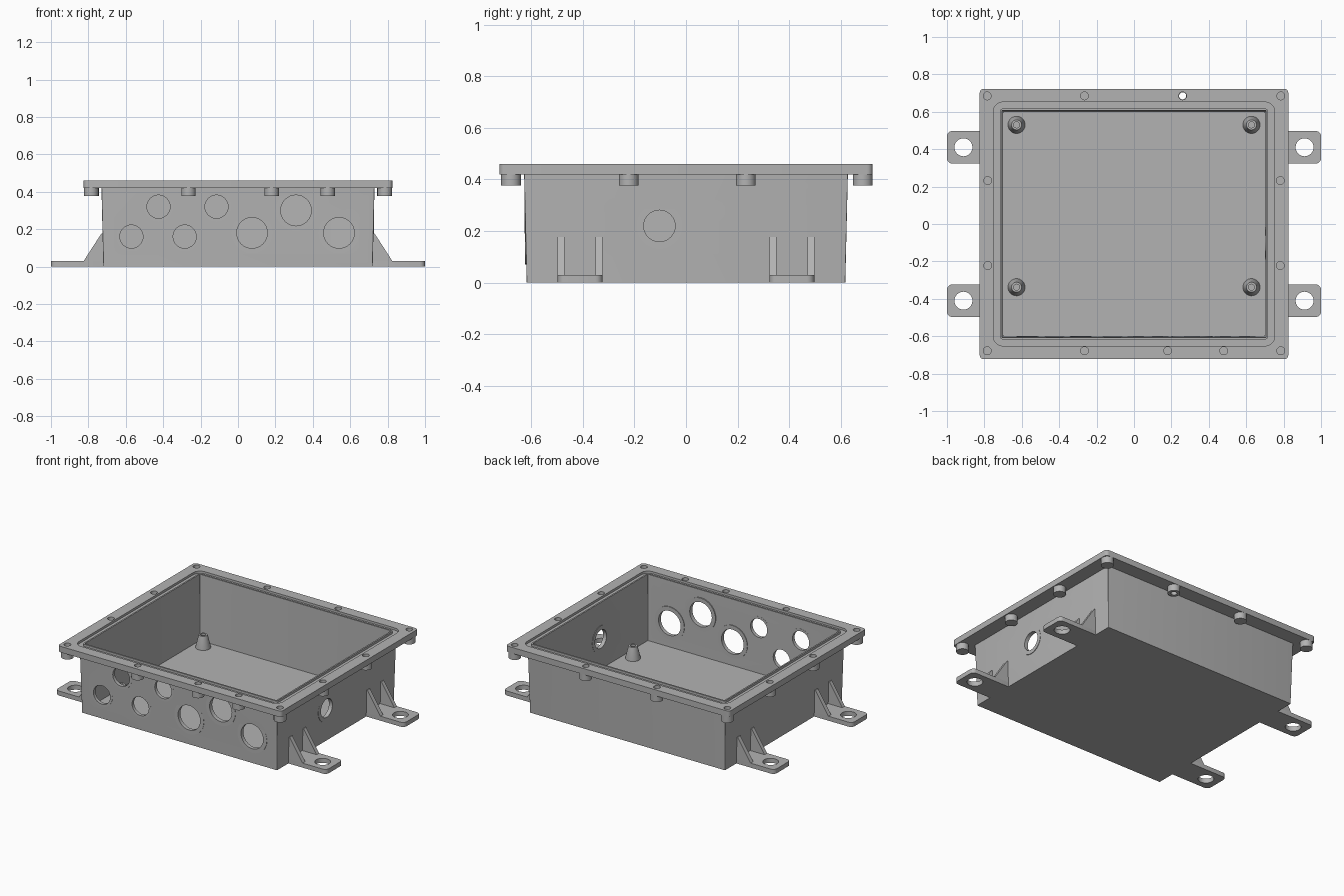
import bpy, bmesh
from math import pi, sin, cos
from mathutils import Matrix, Vector

if "Cube" in bpy.data.objects:
    bpy.data.objects.remove(bpy.data.objects["Cube"])

GREY = (0.45, 0.45, 0.45, 1)
mat = bpy.data.materials.new("cast_grey")
mat.use_nodes = True
mat.diffuse_color = GREY
mat.node_tree.nodes["Principled BSDF"].inputs["Base Color"].default_value = GREY


def circle(r, z, n=32):
    return [Vector((r * cos(2 * pi * i / n), r * sin(2 * pi * i / n), z)) for i in range(n)]


def rounded(hx, hy, r, z, r_left=None, seg=5):
    """Rounded rectangle loop; the -x corners may have their own radius."""
    pts = []
    for k, (sx, sy) in enumerate(((1, 1), (-1, 1), (-1, -1), (1, -1))):
        c = r_left if r_left and sx < 0 else r
        for i in range(seg + 1):
            a = (k + i / seg) * pi / 2
            pts.append(Vector((sx * (hx - c) + c * cos(a), sy * (hy - c) + c * sin(a), z)))
    return pts


def loft(bm, loops, place=Matrix(), ring=False):
    """Skin between loops, capped at both ends or closed into a ring."""
    rows = [[bm.verts.new(place @ p) for p in loop] for loop in loops]
    n = len(rows[0])
    pairs = list(zip(rows, rows[1:]))
    if ring:
        pairs.append((rows[-1], rows[0]))
    else:
        bm.faces.new(rows[0][::-1])
        bm.faces.new(rows[-1])
    for a, b in pairs:
        for i in range(n):
            j = (i + 1) % n
            bm.faces.new((a[i], a[j], b[j], b[i]))


def finish(name, bm):
    bmesh.ops.recalc_face_normals(bm, faces=bm.faces)
    me = bpy.data.meshes.new(name)
    bm.to_mesh(me)
    bm.free()
    me.materials.append(mat)
    ob = bpy.data.objects.new(name, me)
    bpy.context.collection.objects.link(ob)
    return ob


def part(name, loops, place=Matrix(), ring=False):
    bm = bmesh.new()
    loft(bm, loops, place, ring)
    return finish(name, bm)


def tube(name, r_in, r_out, z0, z1, place):
    return part(name, [circle(r_out, z0), circle(r_out, z1), circle(r_in, z1), circle(r_in, z0)],
                place, ring=True)


def cut(ob, bm):
    """Subtract the shapes in bm from the object."""
    cutter = finish("cutter", bm)
    cutter.hide_render = True
    mod = ob.modifiers.new("holes", "BOOLEAN")
    mod.operation, mod.solver, mod.object = "DIFFERENCE", "EXACT", cutter
    bpy.context.view_layer.objects.active = ob
    bpy.ops.object.modifier_apply(modifier=mod.name)
    bpy.data.objects.remove(cutter)


# Tray: drafted walls, flange, seal groove and cavity in one skin
TOP, FLANGE, FLOOR, GROOVE = 0.46, 0.42, 0.022, 0.445
tray = part("tray", [
    rounded(0.72, 0.617, 0.004, 0),
    rounded(0.73, 0.627, 0.004, FLANGE),
    rounded(0.825, 0.723, 0.022, FLANGE),
    rounded(0.825, 0.723, 0.022, TOP),
    rounded(0.752, 0.652, 0.05, TOP),
    rounded(0.752, 0.652, 0.05, GROOVE),
    rounded(0.717, 0.617, 0.015, GROOVE),
    rounded(0.717, 0.617, 0.015, TOP),
    rounded(0.707, 0.606, 0.004, TOP),
    rounded(0.700, 0.598, 0.004, FLOOR)])

# Cable ports: (x, z, radius) on the front, one more on the left wall
to_front = Matrix.Rotation(pi / 2, 4, "X")
to_side = Matrix.Rotation(pi / 2, 4, "Y")
small, large = 0.062, 0.082
ports = [(-0.57, 0.16, small), (-0.425, 0.32, small), (-0.285, 0.16, small), (-0.115, 0.32, small),
         (0.075, 0.18, large), (0.31, 0.30, large), (0.54, 0.18, large)]
places = [(Matrix.Translation((x, -0.61, z)) @ to_front, r, z) for x, z, r in ports]
places.append((Matrix.Translation((0.713, -0.103, 0.22)) @ to_side, 0.061, 0.22))

# Flange bolts
bolts = [(x, 0.685) for x in (-0.785, -0.265, 0.26, 0.785)]
bolts += [(x, -0.678) for x in (-0.785, -0.265, 0.18, 0.48, 0.785)]
bolts += [(sx * 0.782, y) for sx in (-1, 1) for y in (-0.222, 0.232)]
THROUGH = 2

holes = bmesh.new()
for place, r, z in places:
    loft(holes, [circle(r, -0.06), circle(r, 0.06)], place)
for x, y in bolts:
    loft(holes, [circle(0.021, 0.40), circle(0.021, 0.50)], Matrix.Translation((x, y, 0)))
cut(tray, holes)

# Shallow spot faces around the ports
for i, (place, r, z) in enumerate(places):
    skin = 0.007 + 0.01 * z / FLANGE
    if r > small or i == len(ports):
        tube(f"port_rim_{i + 1}", r, r + 0.027, -0.012, skin + 0.0015, place)
    else:
        tube(f"port_rim_{i + 1}", r, r + 0.016, -0.006, skin + 0.0008, place)

# Bolt bosses hang below the flange; one is drilled through
for i, (x, y) in enumerate(bolts):
    at = Matrix.Translation((x, y, 0))
    if i == THROUGH:
        tube(f"bolt_boss_{i + 1}", 0.019, 0.038, 0.377, FLANGE, at)
    else:
        part(f"bolt_boss_{i + 1}", [circle(0.038, 0.377), circle(0.038, FLANGE)], at)

# Tapered standoffs on the floor with a blind screw hole
for i, (x, y) in enumerate((sx * 0.628, y) for sx in (-1, 1) for y in (-0.338, 0.53)):
    part(f"standoff_{i + 1}", [circle(0.046, FLOOR - 0.005), circle(0.046, FLOOR + 0.008),
                               circle(0.027, FLOOR + 0.085), circle(0.016, FLOOR + 0.085),
                               circle(0.016, FLOOR + 0.03)], Matrix.Translation((x, y, 0)))

# Mounting feet with paired gussets
for side, turn in (("left", 0), ("right", pi)):
    for end, y in (("front", -0.41), ("back", 0.41)):
        at = Matrix.Translation((0, y, 0)) @ Matrix.Rotation(turn, 4, "Z")
        slab = at @ Matrix.Translation((0.858, 0, 0))
        foot = part(f"{end}_{side}_foot", [rounded(0.142, 0.087, 0.028, z, 0.001) for z in (0, 0.03)], slab)
        hole = bmesh.new()
        loft(hole, [circle(0.048, -0.05), circle(0.048, 0.08)], at @ Matrix.Translation((0.912, 0, 0)))
        cut(foot, hole)
        for k, s in enumerate((-1, 1)):
            rib = [[Vector(p) for p in ((0.715, w, 0.025), (0.825, w, 0.025), (0.825, w, 0.03),
                                        (0.73, w, 0.177), (0.715, w, 0.177))]
                   for w in (s * 0.06, s * 0.087)]
            part(f"{end}_{side}_gusset_{k + 1}", rib, at)

# Smooth round surfaces, keep hard edges
bpy.ops.object.select_all(action="DESELECT")
for ob in bpy.context.collection.objects:
    if ob.type == "MESH":
        ob.select_set(True)
        bpy.context.view_layer.objects.active = ob
bpy.ops.object.shade_smooth_by_angle(angle=pi / 6)
